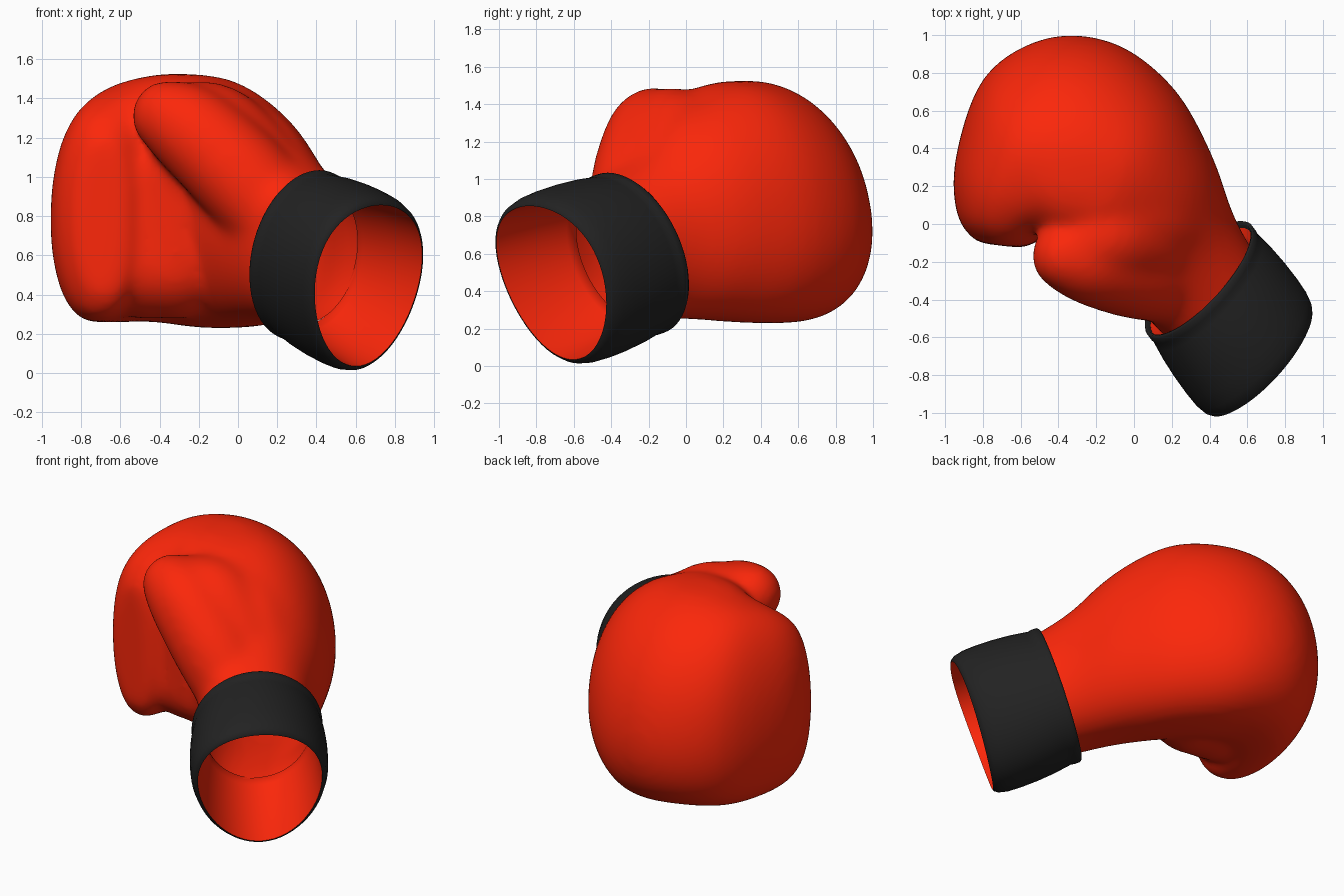
import bpy, bmesh, math
from mathutils import Vector, Matrix

if "Cube" in bpy.data.objects:
    bpy.data.objects.remove(bpy.data.objects["Cube"])


def material(name, rgb):
    m = bpy.data.materials.new(name)
    m.diffuse_color = (*rgb, 1)
    m.use_nodes = True
    m.node_tree.nodes["Principled BSDF"].inputs["Base Color"].default_value = m.diffuse_color
    return m


RED = material("red_leather", (0.97, 0.02, 0.003))
BLACK = material("black_band", (0.016, 0.016, 0.016))


def spline(keys, steps):
    """Catmull-Rom through tuples of numbers."""
    k = [keys[0]] + list(keys) + [keys[-1]]
    out = []
    for i in range(1, len(k) - 2):
        for s in range(steps):
            t = s / steps
            out.append([0.5 * (2*b + (c-a)*t + (2*a-5*b+4*c-d)*t*t + (3*b-a-3*c+d)*t**3)
                        for a, b, c, d in zip(*k[i-1:i+3])])
    return out + [list(keys[-1])]


def loft(bm, rings, caps=False):
    vr = [[bm.verts.new(p) for p in r] for r in rings]
    n = len(vr[0])
    for a, b in zip(vr, vr[1:]):
        for i in range(n):
            bm.faces.new((a[i], a[(i+1) % n], b[(i+1) % n], b[i]))
    if caps:
        bm.faces.new(vr[0][::-1])
        bm.faces.new(vr[-1])
    bmesh.ops.recalc_face_normals(bm, faces=bm.faces)


def make_object(name, bm, mat):
    me = bpy.data.meshes.new(name)
    bm.to_mesh(me)
    bm.free()
    me.materials.append(mat)
    for p in me.polygons:
        p.use_smooth = True
    ob = bpy.data.objects.new(name, me)
    bpy.context.collection.objects.link(ob)
    return ob


# Cuff frame: slanted elliptical rings along a tilted axis
C0 = Vector((0.35, -0.30, 0.60))
AXIS = Vector((0.315, -0.42, -0.155))
H = Vector((0.70, 0.71, 0)) * 0.40
V = Vector((0.15, -0.27, 0.95)) * 0.455


def cuff_part(name, profile, mat):
    bm = bmesh.new()
    # the opening is slightly egg-shaped: its widest line sits above the middle
    loft(bm, [[C0 + AXIS*t + r*(H*math.cos(a) + V*math.sin(a))
               + Vector((0, 0, .06*t*math.cos(a)**2))
               for a in [2*math.pi*i/64 for i in range(64)]] for t, r in profile])
    return make_object(name, bm, mat)


cuff_part("cuff_band", [(0.02, .93), (-.02, .95), (-.03, .98), (-.01, 1.0), (.05, 1.0), (.09, .99),
                        (.14, 1.0), (.3, 1.03), (.5, 1.05), (.7, 1.055), (.85, 1.045),
                        (.95, 1.015), (.99, .98), (1.0, .95)], BLACK)
cuff_part("cuff_lining", [(1.0, .95), (.85, .94), (.5, .89), (.2, .82), (.1, .79), (.06, .86), (.02, .93)], RED)

# Mitt: outer x,y / inner x,y / bottom z / top z / lean of the upper half
SECTIONS = [
    (.86, -.48, .40, -.90, .18, .84, 0),
    (.72, -.28, .27, -.70, .21, .93, 0),
    (.54, .02, .09, -.52, .25, 1.10, 0),
    (.41, .37, -.07, -.32, .25, 1.34, -.03),
    (.21, .71, -.22, -.16, .23, 1.49, -.08),
    (-.10, .94, -.33, -.08, .23, 1.525, -.12),
    (-.46, .97, -.41, -.05, .26, 1.52, -.12),
    (-.79, .77, -.46, -.04, .255, 1.48, -.08),
    (-.945, .34, -.49, -.05, .26, 1.41, -.03),
    (-.935, .04, -.52, -.09, .29, 1.31, 0),
    (-.83, -.10, -.57, -.13, .40, 1.18, 0),
]


def section_ring(s, n=40):
    outer, inner = Vector((s[0], s[1], 0)), Vector((s[2], s[3], 0))
    mid, half = (outer + inner) / 2, (outer - inner) / 2
    zc, zh = (s[4] + s[5]) / 2, (s[5] - s[4]) / 2
    ring = []
    for i in range(n):
        c, d = math.cos(2*math.pi*i/n), math.sin(2*math.pi*i/n)
        e = .72 if c < 0 else .95       # palm side squarer, knuckle side rounder
        u = math.copysign(abs(c) ** e, c)
        w = math.copysign(abs(d) ** e, d)
        p = mid + half*u + half.normalized() * s[6] * w
        ring.append((p.x, p.y, zc + zh*w))
    return ring


bm = bmesh.new()
loft(bm, [section_ring(s) for s in spline(SECTIONS, 4)], caps=True)

# Thumb, its web and the palm pad: chains of balls (x, y, z, radius), merged by remeshing
for chain in [[(-.36, -.17, 1.31, .185), (-.22, -.2, 1.225, .235), (0, -.25, 1.02, .255), (.2, -.28, .8, .25)],
              [(-.28, -.12, 1.29, .19), (-.12, -.06, 1.215, .26), (.08, -.1, 1.0, .27), (.22, -.18, .8, .25)],
              [(-.15, .12, 1.23, .26), (.06, .04, 1.11, .26), (.24, -.07, .87, .25)],
              [(-.46, .2, .56, .29), (-.46, .2, 1.0, .29)],
              [(-.32, .18, .56, .29), (-.32, .16, 1.0, .29)]]:
    for x, y, z, r in spline(chain, 6):
        bmesh.ops.create_icosphere(bm, subdivisions=3, radius=r, matrix=Matrix.Translation((x, y, z)))
raw = make_object("mitt_raw", bm, RED)
rm = raw.modifiers.new("merge", 'REMESH')
rm.mode = 'VOXEL'
rm.voxel_size = 0.022
sm = raw.modifiers.new("soften", 'SMOOTH')
sm.factor = 0.5
sm.iterations = 36

# Bake the merged skin and cut the wrist open inside the cuff
dg = bpy.context.evaluated_depsgraph_get()
baked = bpy.data.meshes.new_from_object(raw.evaluated_get(dg))
bm = bmesh.new()
bm.from_mesh(baked)
bmesh.ops.bisect_plane(bm, geom=bm.verts[:] + bm.edges[:] + bm.faces[:], plane_co=C0 + AXIS*0.13,
                       plane_no=H.cross(V), clear_outer=True)
bpy.data.objects.remove(raw)
bpy.data.meshes.remove(baked)
make_object("mitt", bm, RED)
